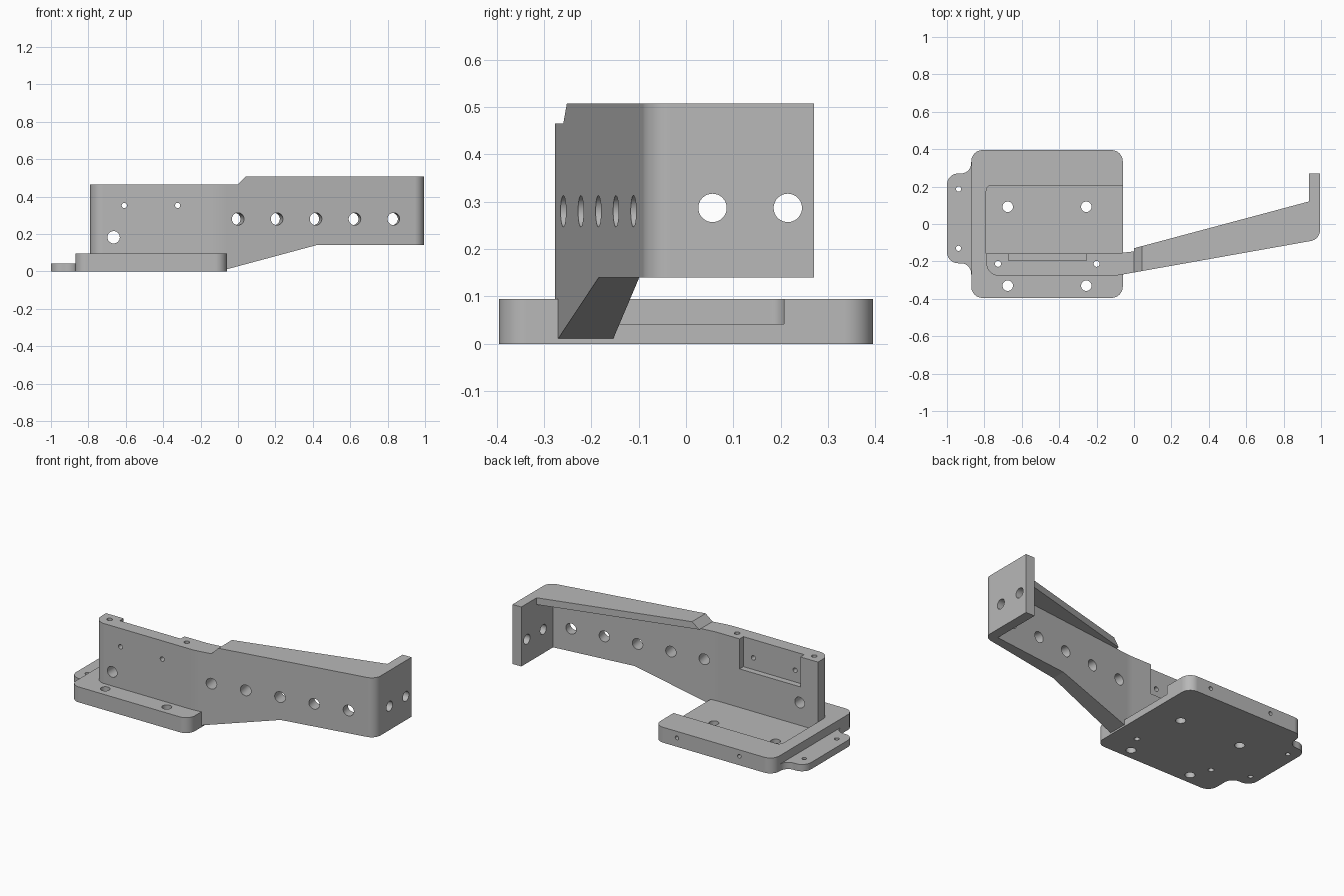
import bpy, bmesh, math
from mathutils import Vector

cube = bpy.data.objects.get("Cube")
if cube:
    bpy.data.objects.remove(cube, do_unlink=True)

grey = bpy.data.materials.new("plain_grey")
grey.use_nodes = True
grey.diffuse_color = (0.48, 0.48, 0.48, 1)
grey.node_tree.nodes["Principled BSDF"].inputs["Base Color"].default_value = (0.48, 0.48, 0.48, 1)


def rounded(points, steps=10):
    """Outline whose corners (x, y, radius) become true arcs."""
    out = []
    for i, (x, y, *rad) in enumerate(points):
        p = Vector((x, y))
        if not rad:
            out.append(p)
            continue
        a = (Vector(points[i - 1][:2]) - p).normalized()
        b = (Vector(points[(i + 1) % len(points)][:2]) - p).normalized()
        half = a.angle(b) / 2
        centre = p + (a + b).normalized() * rad[0] / math.sin(half)
        reach = rad[0] / math.tan(half)
        u, v = p + a * reach - centre, p + b * reach - centre
        sweep = u.angle(v)
        for k in range(steps + 1):
            t = k / steps
            w = (u * math.sin((1 - t) * sweep) + v * math.sin(t * sweep)) / math.sin(sweep)
            out.append(centre + w)
    return out


def prism(name, points, low, high, upright=False):
    """Extrude an outline along z, or along y when upright."""
    bm = bmesh.new()
    place = (lambda p: (p.x, low, p.y)) if upright else (lambda p: (p.x, p.y, low))
    face = bm.faces.new([bm.verts.new(place(p)) for p in rounded(points)])
    moved = bmesh.ops.extrude_face_region(bm, geom=[face])["geom"]
    shift = Vector((0, high - low, 0)) if upright else Vector((0, 0, high - low))
    bmesh.ops.translate(bm, vec=shift, verts=[g for g in moved if isinstance(g, bmesh.types.BMVert)])
    bmesh.ops.recalc_face_normals(bm, faces=bm.faces)
    mesh = bpy.data.meshes.new(name)
    bm.to_mesh(mesh)
    bm.free()
    mesh.materials.append(grey)
    obj = bpy.data.objects.new(name, mesh)
    bpy.context.collection.objects.link(obj)
    return obj


def box(name, x0, x1, y0, y1, z0, z1):
    return prism(name, [(x0, y0), (x1, y0), (x1, y1), (x0, y1)], z0, z1)


def activate(obj):
    bpy.ops.object.select_all(action='DESELECT')
    obj.select_set(True)
    bpy.context.view_layer.objects.active = obj


def combine(obj, tool, operation='DIFFERENCE'):
    """Boolean one part with a helper, then drop the helper."""
    tool.hide_render = True
    mod = obj.modifiers.new("cut", 'BOOLEAN')
    mod.operation, mod.solver, mod.object = operation, 'EXACT', tool
    activate(obj)
    bpy.ops.object.modifier_apply(modifier=mod.name)
    bpy.data.objects.remove(tool, do_unlink=True)


def drill(obj, centre, radius, axis, length):
    bpy.ops.mesh.primitive_cylinder_add(
        vertices=36, radius=radius, depth=length, location=centre,
        rotation=Vector(axis).to_track_quat('Z', 'Y').to_euler())
    tool = bpy.context.object
    tool.data.materials.append(grey)
    combine(obj, tool)


X, Y, Z = (1, 0, 0), (0, 1, 0), (0, 0, 1)

# Base plate with a pocket open on one side
base = prism("base_plate", [(-0.87, -0.395, 0.06), (-0.06, -0.395, 0.06),
                            (-0.06, 0.395, 0.06), (-0.87, 0.395, 0.06)], 0, 0.095)
combine(base, prism("pocket", [(-0.79, -0.2), (0.1, -0.2), (0.1, 0.207),
                               (-0.79, 0.207, 0.03)], 0.042, 0.2))

# Thin side tab with filleted roots
tab = prism("side_tab", [(-0.87, 0.335), (-0.872, 0.27, 0.055), (-1, 0.27, 0.06),
                         (-1, -0.21, 0.06), (-0.872, -0.21, 0.055), (-0.87, -0.275)], 0, 0.042)

# Upright wall, tapering arm and end plate in one outline
arm = prism("wall_and_arm", [(-0.79, -0.277, 0.07), (-0.1, -0.277, 0.4), (0.995, -0.082, 0.06),
                             (0.995, 0.27), (0.935, 0.27), (0.935, -0.04),
                             (-0.1, -0.158, 0.4), (-0.79, -0.158)], 0, 0.6)

# Wedge-shaped stiffening lip along the top of the arm
lip = prism("top_lip", [(-0.05, -0.2), (0.96, -0.06), (0.96, 0.127), (-0.05, -0.143)], 0.465, 0.6)
combine(arm, lip, 'UNION')

# Side silhouette trims the sloping underside and the stepped top
combine(arm, prism("silhouette", [(-1, 0.02), (-0.3, 0.02), (-0.06, 0.011), (0.42, 0.14),
                                  (1.1, 0.14), (1.1, 0.507), (0.042, 0.507),
                                  (0, 0.465), (-1, 0.465)], -1, 1, True), 'INTERSECT')

# Recess at the back of the wall
combine(arm, box("recess", -0.67, -0.255, -0.195, -0.1, 0.28, 0.6))

# Base and tab holes
for x in (-0.675, -0.255):
    for y in (-0.33, 0.092):
        drill(base, (x, y, 0.05), 0.028, Z, 0.4)
for x in (-0.215, -0.64):
    drill(base, (x, 0.34, 0.055), 0.012, Y, 0.2)
for y in (-0.13, 0.187):
    drill(tab, (-0.938, y, 0.02), 0.014, Z, 0.2)

# Long vertical holes through wall and base
for x in (-0.727, -0.2):
    for part in (base, arm):
        drill(part, (x, -0.213, 0.2), 0.016, Z, 1)

# Wall holes
drill(arm, (-0.665, -0.2, 0.182), 0.033, Y, 0.4)
for x in (-0.608, -0.323):
    drill(arm, (x, -0.2, 0.352), 0.014, Y, 0.4)

# Row of holes square to the slanted arm
for i in range(5):
    x = 0.208 * i
    drill(arm, (x, -0.259 + 0.178 * x, 0.28), 0.033, (-0.178, 1, 0), 0.4)

# End plate holes
for y in (0.056, 0.215):
    drill(arm, (0.965, y, 0.287), 0.03, X, 0.15)

# Smooth the rounded faces, keeping crisp edges
for part in (base, tab, arm):
    activate(part)
    bpy.ops.object.shade_smooth_by_angle(angle=math.radians(12))
    mod = part.modifiers.new("even_normals", 'WEIGHTED_NORMAL')
    mod.keep_sharp = True
